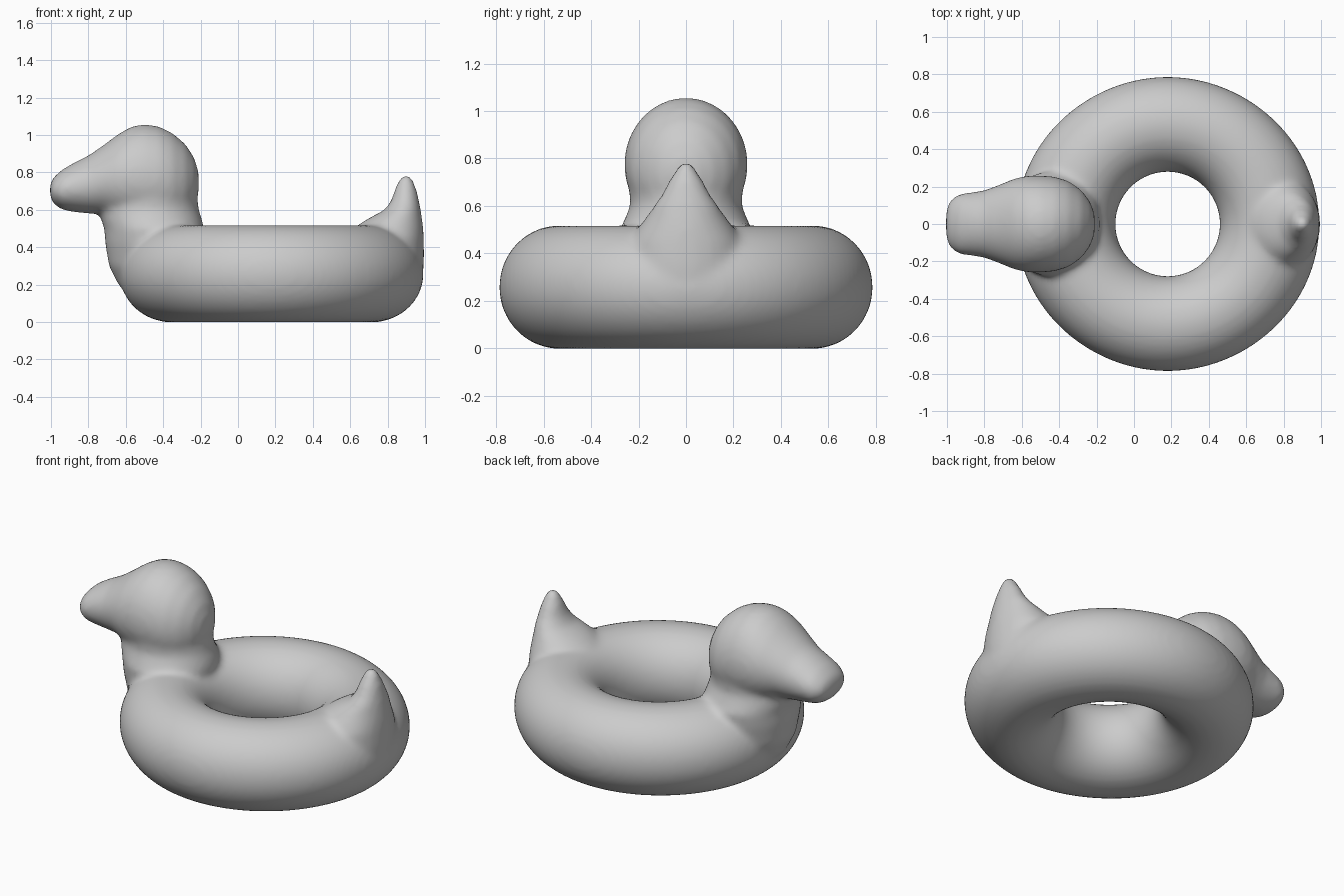
import bpy, bmesh, math
from mathutils import Vector

old = bpy.data.objects.get("Cube")
if old:
    bpy.data.objects.remove(old, do_unlink=True)

vinyl = bpy.data.materials.new("grey_vinyl")
vinyl.use_nodes = True
vinyl.diffuse_color = (0.6, 0.6, 0.6, 1)
vinyl.node_tree.nodes["Principled BSDF"].inputs["Base Color"].default_value = (0.6, 0.6, 0.6, 1)

CX = 0.18          # centre of the ring
SIDES = 40
bm = bmesh.new()


def bridge(rings, closed=False):
    """Skin consecutive vertex loops, capping the ends if open."""
    n = len(rings[0])
    pairs = list(zip(rings, rings[1:])) + ([(rings[-1], rings[0])] if closed else [])
    for a, b in pairs:
        for i in range(n):
            j = (i + 1) % n
            bm.faces.new((a[i], a[j], b[j], b[i]))
    if not closed:
        bm.faces.new(rings[0])
        bm.faces.new(rings[-1])


def loft(sections, axis):
    """Elliptical sections: (position, low, high, half width in y)."""
    rings = []
    for pos, lo, hi, ry in sections:
        ring = []
        for i in range(SIDES):
            t = math.tau * i / SIDES
            c = (lo + hi) / 2 + (hi - lo) / 2 * math.cos(t)
            y = ry * math.sin(t)
            ring.append(bm.verts.new((pos, y, c) if axis == "x" else (c, y, pos)))
        rings.append(ring)
    bridge(rings)


# Inflated ring, a little fuller on the outside toward head and tail
rings = []
for i in range(96):
    a = math.tau * i / 96
    ring = []
    for j in range(SIDES):
        t = math.tau * j / SIDES
        r = 0.533 + 0.254 * math.cos(t)
        r += 0.025 * max(0, math.cos(t)) * abs(math.cos(a)) ** 3
        ring.append(bm.verts.new((CX + r * math.cos(a), r * math.sin(a), 0.258 + 0.26 * math.sin(t))))
    rings.append(ring)
bridge(rings, closed=True)

# Neck rising out of the ring
loft([(0.08, -0.51, -0.30, 0.12), (0.2, -0.64, -0.25, 0.20), (0.3, -0.69, -0.22, 0.24),
      (0.42, -0.71, -0.19, 0.27), (0.5, -0.715, -0.18, 0.28), (0.54, -0.73, -0.19, 0.26),
      (0.6, -0.74, -0.21, 0.235), (0.7, -0.72, -0.22, 0.24), (0.8, -0.66, -0.24, 0.235)], "z")

# Head and beak in one body
loft([(-1.005, 0.67, 0.74, 0.07), (-0.985, 0.63, 0.775, 0.125), (-0.94, 0.60, 0.815, 0.16),
      (-0.88, 0.588, 0.85, 0.168), (-0.8, 0.58, 0.89, 0.18), (-0.72, 0.575, 0.945, 0.21),
      (-0.64, 0.54, 1.005, 0.243), (-0.57, 0.51, 1.045, 0.258), (-0.5, 0.49, 1.058, 0.26),
      (-0.42, 0.49, 1.045, 0.252), (-0.35, 0.50, 1.01, 0.23), (-0.28, 0.54, 0.95, 0.18),
      (-0.235, 0.61, 0.88, 0.12), (-0.21, 0.69, 0.80, 0.05)], "x")

# Upturned tail
loft([(0.2, 0.70, 0.985, 0.22), (0.35, 0.64, 0.995, 0.24), (0.45, 0.63, 0.993, 0.23),
      (0.51, 0.63, 0.99, 0.20), (0.55, 0.69, 0.985, 0.17), (0.6, 0.785, 0.977, 0.135),
      (0.65, 0.82, 0.968, 0.10), (0.7, 0.835, 0.957, 0.075), (0.75, 0.855, 0.94, 0.045),
      (0.785, 0.875, 0.92, 0.02)], "z")

bmesh.ops.recalc_face_normals(bm, faces=bm.faces)
mesh = bpy.data.meshes.new("swim_ring")
bm.to_mesh(mesh)
bm.free()
mesh.materials.append(vinyl)
body = bpy.data.objects.new("swim_ring", mesh)
bpy.context.collection.objects.link(body)

# Fuse the parts into one skin and soften the joins
fuse = body.modifiers.new("fuse", "REMESH")
fuse.mode = "VOXEL"
fuse.voxel_size = 0.018
fuse.use_smooth_shade = True
soften = body.modifiers.new("soften", "SMOOTH")
soften.factor = 0.5
soften.iterations = 9
